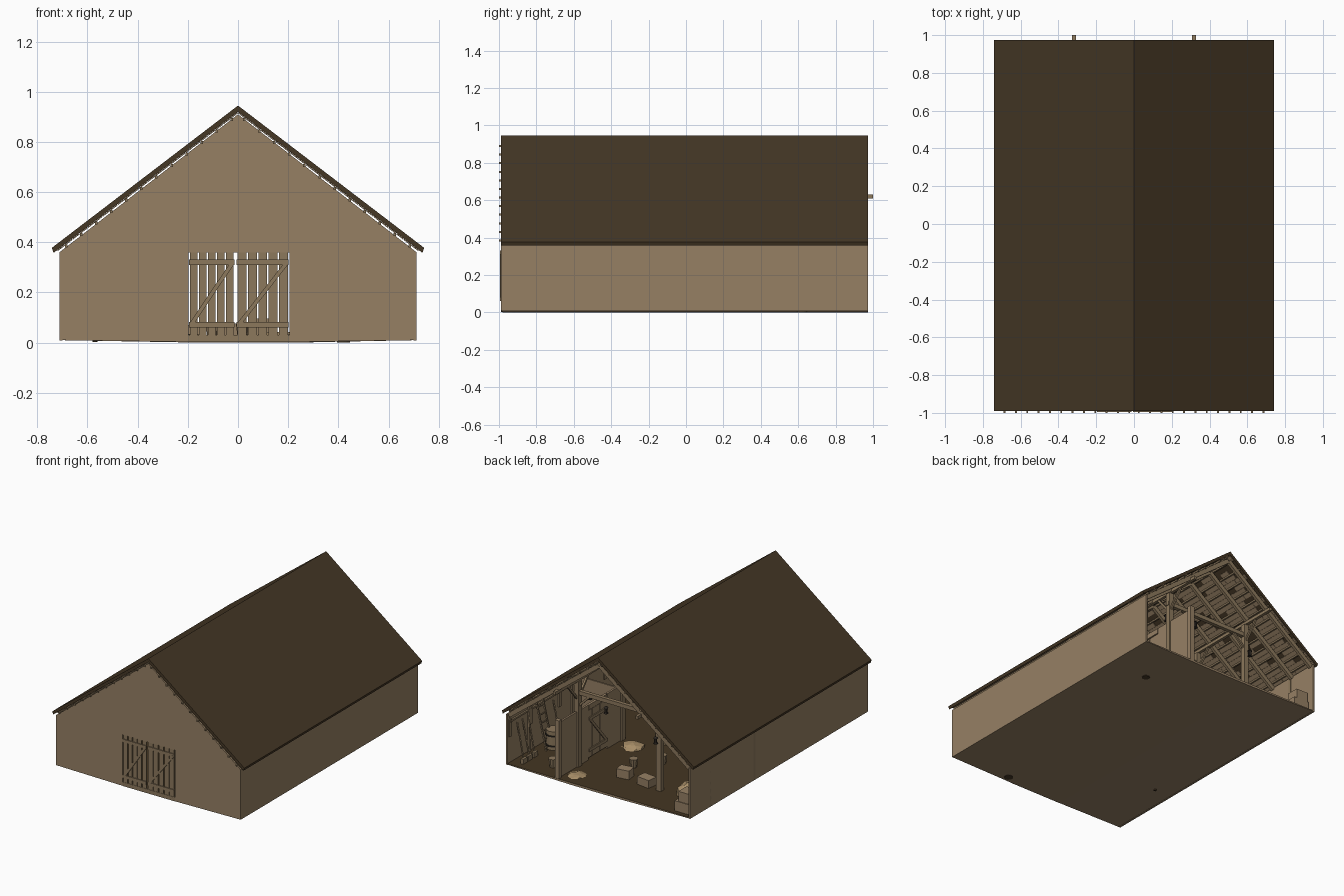
import bpy, bmesh, math, random
from mathutils import Vector, Matrix

if "Cube" in bpy.data.objects:
    bpy.data.objects.remove(bpy.data.objects["Cube"])
random.seed(4)

def material(name, rgb):
    m = bpy.data.materials.new(name)
    m.diffuse_color = [((c / 255 + .055) / 1.055) ** 2.4 for c in rgb] + [1]
    m.use_nodes = True
    m.node_tree.nodes["Principled BSDF"].inputs["Base Color"].default_value = m.diffuse_color
    return m

WOOD = material("weathered_wood", (150, 128, 100))
DARK = material("dark_roofing", (69, 55, 37))
BEAM = material("beam_wood", (140, 120, 92))
DIRT = material("dirt", (68, 54, 34))
STRAW = material("straw", (168, 142, 104))
IRON = material("iron", (48, 42, 36))
FLOOR = 0.016

class Part:
    """Collects simple solids into one named object."""
    def __init__(self, name, *mats):
        self.name, self.mats, self.bm = name, mats, bmesh.new()

    def box(self, lo, hi, rot=None):
        lo, hi = Vector(lo), Vector(hi)
        m = Matrix.Translation((lo + hi) / 2)
        if rot:
            m = m @ rot
        bmesh.ops.create_cube(self.bm, size=1, matrix=m @ Matrix.Diagonal((*(hi - lo), 1)))
        return self

    def bar(self, a, b, w, h):
        a, b = Vector(a), Vector(b)
        d = b - a
        m = Matrix.Translation((a + b) / 2) @ d.to_track_quat('Y', 'Z').to_matrix().to_4x4()
        bmesh.ops.create_cube(self.bm, size=1, matrix=m @ Matrix.Diagonal((w, d.length, h, 1)))
        return self

    def can(self, p, r1, r2, h, n=10):
        bmesh.ops.create_cone(self.bm, cap_ends=True, segments=n, radius1=r1, radius2=r2, depth=h,
                              matrix=Matrix.Translation(Vector(p) + Vector((0, 0, h / 2))))
        return self

    def profile(self, pts, y0, y1):
        f = self.bm.faces.new([self.bm.verts.new((x, y0, z)) for x, z in pts])
        g = bmesh.ops.extrude_face_region(self.bm, geom=[f])['geom']
        bmesh.ops.translate(self.bm, vec=(0, y1 - y0, 0),
                            verts=[v for v in g if isinstance(v, bmesh.types.BMVert)])
        return self

    def heap(self, p, r, h):
        vs = bmesh.ops.create_icosphere(self.bm, subdivisions=2, radius=1)['verts']
        for v in vs:
            k = random.uniform(.75, 1.1)
            v.co = Vector(p) + Vector((v.co.x * r * k, v.co.y * r * k, max(v.co.z, 0) * h * k))
        return self

    def done(self, rule=None):
        bmesh.ops.recalc_face_normals(self.bm, faces=self.bm.faces)
        if rule:
            for f in self.bm.faces:
                f.material_index = rule(f)
        me = bpy.data.meshes.new(self.name)
        self.bm.to_mesh(me)
        self.bm.free()
        for m in self.mats:
            me.materials.append(m)
        ob = bpy.data.objects.new(self.name, me)
        bpy.context.collection.objects.link(ob)

# floor: sagging slab with a dirt top
Part("floor", WOOD, DIRT).profile([(-.71, .01), (-.2, .001), (.2, 0), (.71, .01), (.71, FLOOR), (-.71, FLOOR)],
                                  -.98, .972).done(lambda f: int(f.normal.z > .5))

# walls
Part("front_wall", WOOD).profile([(-.712, .01), (-.198, .003), (-.198, .36), (.205, .36), (.205, .003), (.712, .01),
                                  (.712, .36), (0, .91), (-.712, .36)], -.99, -.978).done()
side = Part("side_walls", WOOD)
for s in (-1, 1):
    side.box((s * .706 - .006, -.985, .008), (s * .706 + .006, .972, .36))
side.done()

# front double door: slats, rails, diagonal braces, sill
door = Part("front_door", BEAM)
for x0, x1 in ((-.195, -.014), (-.005, .202)):
    n = 5
    w = (x1 - x0) / n
    for i in range(n):
        door.box((x0 + i * w + .003, -.988, .03), (x0 + (i + 1) * w - .003, -.982, .36))
    for z in (.06, .31):
        door.box((x0, -.994, z), (x1, -.987, z + .022))
    door.bar((x0 + .01, -.991, .075), (x1 - .01, -.991, .315), .008, .016)
door.done()
Part("door_sill", BEAM).box((-.198, -.99, .002), (.205, -.976, .03)).done()

# roof: dark covering, patchy sheathing boards, battens and rafters
Part("roof", DARK).profile([(-.735, .358), (0, .92), (.735, .358), (.742, .378), (0, .945), (-.742, .378)],
                           -.99, .973).done()

def slope(s, x, drop=0):
    return s * x, .917 - x * .765 - drop

sheath = Part("roof_sheathing", WOOD)
for s in (-1, 1):
    for i in range(24):
        y = -.97
        (xa, za) = slope(s, .03 * i + .001)
        (xb, zb) = slope(s, .03 * i + .029)
        while y < .96:
            y2 = min(y + random.uniform(.12, .45), .97)
            gap = random.uniform(.04, .16) if random.random() < .55 else .002
            mid = (y + y2 - gap) / 2
            if y2 - gap > y + .02:
                sheath.bar((xa, mid, za), (xb, mid, zb), y2 - gap - y, .004)
            y = y2
sheath.done()
batten = Part("roof_battens", BEAM)
rafter = Part("rafters", BEAM)
for s in (-1, 1):
    for i in range(12):
        x, z = slope(s, .025 + .06 * i, .008)
        batten.bar((x, -1, z), (x, .968, z), .01, .011)
    for i in range(11):
        y = -.95 + i * .19
        x0, z0 = slope(s, .004, .032)
        x1, z1 = slope(s, .70, .032)
        rafter.bar((x0, y, z0), (x1, y, z1), .02, .03)
batten.done()
rafter.done()

# timber frame: long beams, posts, ties, braces
frame = Part("timber_frame", BEAM)
for s in (-1, 1):
    x = s * .318
    frame.box((x - .01, -.975, .61), (x + .01, 1.0, .632))
    for y in (-.7, -.22, .26, .74):
        frame.box((x - .018, y - .018, .01), (x + .018, y + .018, .61))
        for d in (-1, 1):
            frame.bar((x, y, .48), (x, y + d * .11, .61), .014, .014)
        frame.bar((x, y, .43), (x - s * .1, y, .53), .014, .014)
        frame.box((s * .70 - .012, y - .012, .01), (s * .70 + .004, y + .012, .36))
for y in (-.7, -.22, .26, .74):
    frame.box((-.34, y - .013, .52), (.34, y + .013, .548))
frame.done()

# stall partition with braced door
stall = Part("stall_partition", WOOD)
stall.box((.312, .63, .012), (.326, .955, .40)).box((.312, .24, .012), (.326, .42, .40))
for i in range(5):
    stall.box((.314, .42 + i * .042, .03), (.324, .46 + i * .042, .36))
stall.box((.303, .94, .01), (.335, .97, .42)).box((.31, .43, .365), (.328, .63, .40)).done()
brace = Part("stall_door_braces", BEAM)
for z in (.07, .29):
    brace.box((.307, .425, z), (.315, .625, z + .022))
brace.bar((.311, .44, .09), (.311, .61, .29), .008, .018).done()
Part("stall_back", WOOD).box((.326, .232, .012), (.70, .244, .36)).done()

# crates with lid boards
crate = Part("crates", WOOD)
for x, y, w, d, h in ((-.02, .70, .09, .07, .06), (-.2, .72, .1, .075, .055), (-.63, .87, .12, .14, .07),
                      (-.64, .89, .09, .09, .14), (-.6, .62, .11, .1, .09), (.1, -.5, .1, .1, .08),
                      (-.55, -.6, .14, .12, .1), (.55, -.7, .14, .1, .09)):
    crate.box((x - w / 2, y - d / 2, FLOOR - .004), (x + w / 2, y + d / 2, h + FLOOR),
              Matrix.Rotation(random.uniform(-.25, .25) if h < .07 else 0, 4, 'Z'))
crate.done()

# straw heaps and bales
hay = Part("straw_heaps", STRAW)
for x, y, r, h in ((.24, .86, .06, .015), (.2, .3, .08, .025), (-.5, .68, .09, .09), (.05, .1, .09, .02),
                   (-.45, .2, .12, .07), (.5, .5, .1, .03), (.15, -.75, .1, .03), (-.2, -.3, .1, .02),
                   (-.58, .45, .1, .08)):
    hay.heap((x, y, FLOOR), r, h)
hay.done()

# buckets, barrels and lanterns
bucket = Part("buckets", BEAM)
for x, y in ((.02, .55), (.44, .84), (-.1, .4), (-.4, -.2)):
    bucket.can((x, y, FLOOR), .022, .03, .06)
bucket.can((.6, .6, FLOOR), .05, .05, .13, 14).can((.6, -.4, FLOOR), .055, .055, .14, 14).done()
iron = Part("lanterns_and_hoops", IRON)
for x, y, z in ((.28, .66, .46), (.1, .74, .44), (-.318, .79, .36), (0, -.22, .43)):
    iron.can((x, y, z), .016, .012, .008, 8).can((x, y, z + .008), .01, .01, .03, 8)
    iron.can((x, y, z + .038), .016, .004, .012, 8).can((x, y, z + .05), .0015, .0015, .04, 4)
for x, y in ((.6, .6), (.6, -.4)):
    for z in (.04, .11):
        iron.can((x, y, z), .057, .057, .008, 14)
iron.can((.42, .62, .012), .03, .034, .06, 12).done()

# tools and ladder leaning on the right wall
tools = Part("wall_tools", BEAM)
for y in (.9, .84, .78, .5):
    tools.bar((.62, y, FLOOR), (.695, y - .03, .27), .008, .008)
    tools.box((.612, y - .022, FLOOR), (.632, y + .022, .05))
for y in (.6, .67):
    tools.bar((.61, y, FLOOR), (.69, y, .35), .01, .01)
for i in range(6):
    t = (i + .7) / 6.5
    tools.bar((.61 + .08 * t, .6, .34 * t), (.61 + .08 * t, .67, .34 * t), .008, .008)
for y in (.95, .72, .4, -.1, -.5):
    tools.box((.69, y - .012, .2), (.70, y + .012, .32))
tools.box((.688, .36, .3), (.70, .95, .312)).done()

# dark patches under the floor
under = Part("underside_patches", DARK)
under.can((.42, .62, .001), .026, .026, .006, 12).can((-.57, -.465, .002), .01, .01, .007, 10)
under.can((.27, -.945, .0), .03, .03, .006, 12).done()
